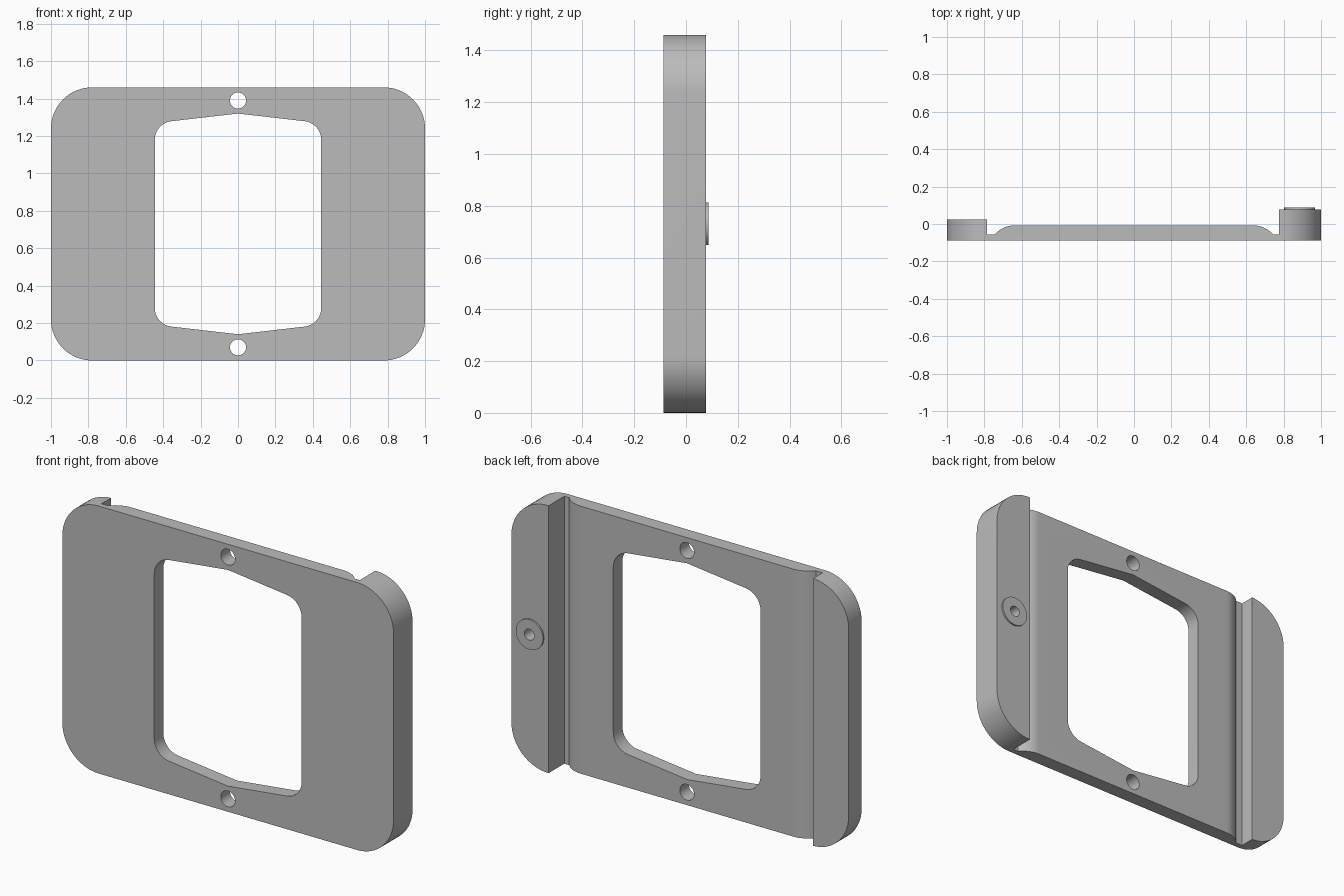
import bpy
import bmesh
from math import sin, cos, radians, atan2, hypot, pi

if "Cube" in bpy.data.objects:
    bpy.data.objects.remove(bpy.data.objects["Cube"], do_unlink=True)

grey = bpy.data.materials.new("grey")
grey.use_nodes = True
colour = (0.5, 0.5, 0.5, 1)
grey.diffuse_color = colour
grey.node_tree.nodes["Principled BSDF"].inputs["Base Color"].default_value = colour

HEIGHT = 1.46
FRONT = -0.087
BACK = 0.078


def arc(cx, cy, r, start, end, steps=12):
    """Points along an arc, angles in radians."""
    angles = [start + (end - start) * i / steps for i in range(steps + 1)]
    return [(cx + r * cos(a), cy + r * sin(a)) for a in angles]


def circle(cx, cy, r, steps=48):
    return arc(cx, cy, r, 0, 2 * pi, steps)[:-1]


def prism(name, points, axis, low, high):
    """Extrude a closed 2D outline along y (points are x, z) or z (points are x, y)."""
    def place(p, d):
        return (p[0], d, p[1]) if axis == "y" else (p[0], p[1], d)
    bm = bmesh.new()
    face = bm.faces.new([bm.verts.new(place(p, low)) for p in points])
    moved = bmesh.ops.extrude_face_region(bm, geom=[face])["geom"]
    shift = place((0, 0), high - low)
    bmesh.ops.translate(bm, vec=shift, verts=[v for v in moved if isinstance(v, bmesh.types.BMVert)])
    bmesh.ops.recalc_face_normals(bm, faces=bm.faces)
    mesh = bpy.data.meshes.new(name)
    bm.to_mesh(mesh)
    bm.free()
    mesh.materials.append(grey)
    obj = bpy.data.objects.new(name, mesh)
    bpy.context.collection.objects.link(obj)
    return obj


def combine(target, tool, operation):
    """Apply a boolean and discard the tool."""
    mod = target.modifiers.new("boolean", "BOOLEAN")
    mod.object, mod.operation, mod.solver = tool, operation, "EXACT"
    bpy.context.view_layer.objects.active = target
    bpy.ops.object.modifier_apply(modifier=mod.name)
    bpy.data.objects.remove(tool, do_unlink=True)


# Plate section: rails at both ends, grooves, and a raised middle with curved shoulders
floor, middle, shoulder, radius = -0.057, -0.008, 0.64, 0.137
sweep = radians(50)
right_curve = arc(shoulder, middle - radius, radius, pi / 2 - sweep, pi / 2)
left_curve = [(-x, y) for x, y in reversed(right_curve)]
section = ([(-1, FRONT), (1, FRONT), (1, BACK), (0.775, BACK), (0.775, floor)]
           + right_curve + left_curve
           + [(-0.785, floor), (-0.785, 0.025), (-1, 0.025)])
body = prism("mounting_plate", section, "z", -0.1, HEIGHT + 0.1)

# Rounded outer outline
corner = 0.22
outline = []
for i, (sx, top) in enumerate([(1, True), (-1, True), (-1, False), (1, False)]):
    cz = HEIGHT - corner if top else corner
    outline += arc(sx * (1 - corner), cz, corner, i * pi / 2, (i + 1) * pi / 2, 16)
combine(body, prism("outline", outline, "y", -0.3, 0.3), "INTERSECT")

# Window with peaked top and bottom edges and rounded corners
half, rise, slope, r = 0.445, 0.59, 0.115, 0.1
cx = half - r
cz = rise - slope * cx - r * hypot(1, slope)
quarter = arc(cx, cz, r, 0, atan2(1, slope))
upper = quarter + [(0, rise)] + [(-x, z) for x, z in reversed(quarter)]
window = upper + [(-x, -z) for x, z in upper]
window = [(x, z + HEIGHT / 2) for x, z in window]
combine(body, prism("window", window, "y", -0.3, 0.3), "DIFFERENCE")

# Screw holes above and below the window
for z in (0.07, HEIGHT - 0.07):
    combine(body, prism("screw_hole", circle(0, z, 0.043), "y", -0.3, 0.3), "DIFFERENCE")

# Raised washer with a blind hole on the thick rail
spot = (0.885, HEIGHT / 2)
combine(body, prism("washer", circle(*spot, 0.082), "y", 0.05, 0.087), "UNION")
combine(body, prism("blind_hole", circle(*spot, 0.03), "y", 0.0, 0.2), "DIFFERENCE")

bpy.ops.object.select_all(action="DESELECT")
body.select_set(True)
bpy.context.view_layer.objects.active = body
bpy.ops.object.shade_smooth_by_angle(angle=radians(30))
